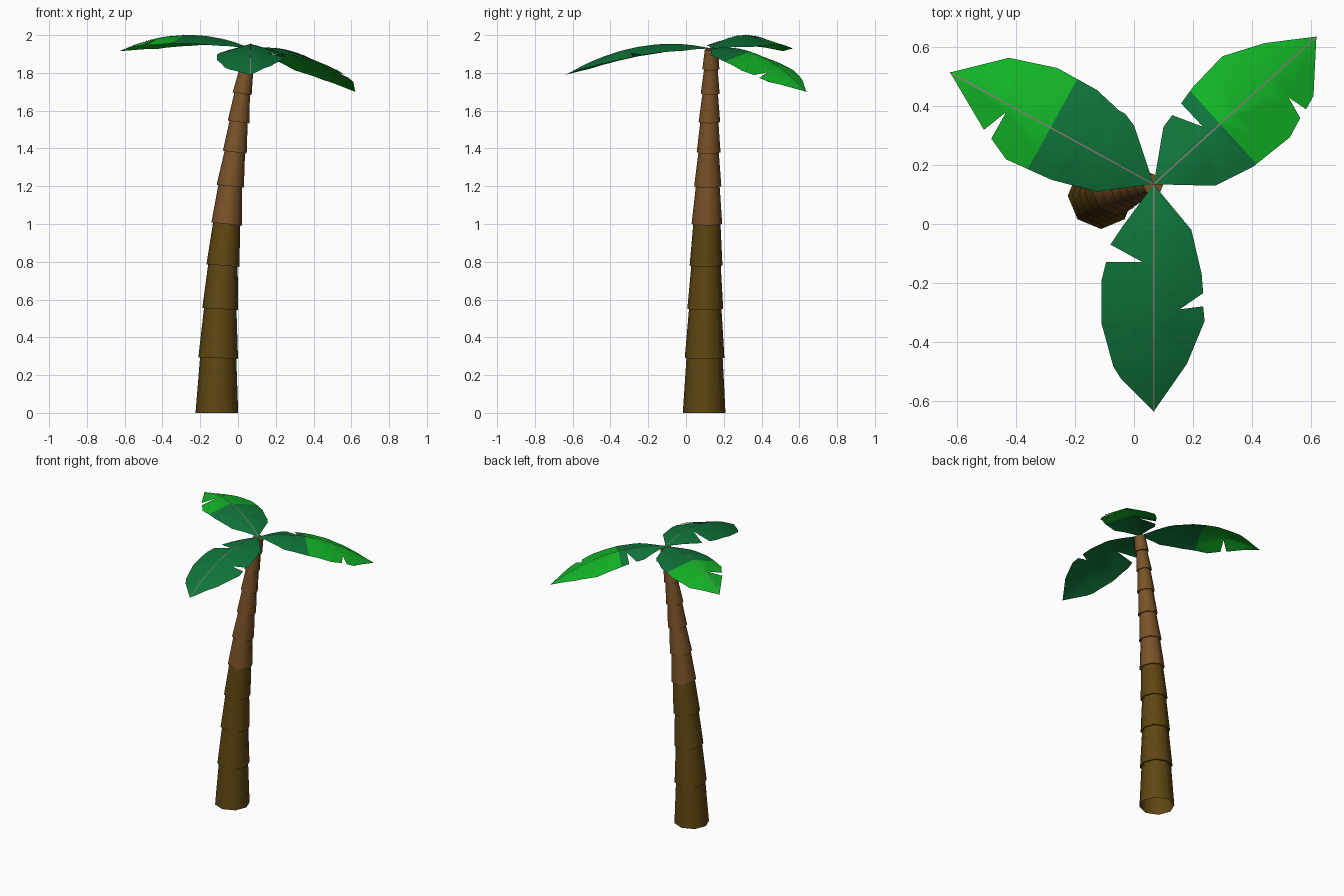
import bpy, bmesh, math
from mathutils import Vector

if "Cube" in bpy.data.objects:
    bpy.data.objects.remove(bpy.data.objects["Cube"])


def material(name, rgb):
    m = bpy.data.materials.new(name)
    m.diffuse_color = (*rgb, 1)
    m.use_nodes = True
    m.node_tree.nodes["Principled BSDF"].inputs["Base Color"].default_value = m.diffuse_color
    return m


dark_bark = material("dark bark", (0.115, 0.062, 0.006))
light_bark = material("light bark", (0.195, 0.085, 0.021))
dark_green = material("dark green", (0.005, 0.18, 0.044))
bright_green = material("bright green", (0.006, 0.46, 0.02))
rib_grey = material("rib grey", (0.25, 0.2, 0.19))


def finish(bm, name, mats):
    me = bpy.data.meshes.new(name)
    bm.to_mesh(me)
    bm.free()
    ob = bpy.data.objects.new(name, me)
    bpy.context.collection.objects.link(ob)
    for m in mats:
        me.materials.append(m)
    bpy.ops.object.select_all(action='DESELECT')
    ob.select_set(True)
    bpy.context.view_layer.objects.active = ob
    bpy.ops.object.shade_smooth_by_angle(angle=math.radians(60))
    return ob


# Trunk: leaning stack of tapered eight-sided segments, each overhanging the one below
# (centre x, height, radius) at the bottom of every segment
STEPS = [(-.112, 0, .113), (-.105, .29, .105), (-.094, .55, .095), (-.08, .78, .087),
         (-.06, 1.0, .081), (-.041, 1.2, .072), (-.017, 1.38, .063), (.003, 1.54, .057),
         (.022, 1.69, .05), (.045, 1.82, .045), (.065, 1.925, .044)]


def trunk_ring(bm, i, radius):
    x, z, _ = STEPS[i]
    y = .096 + .039 * (z / 1.93) ** 1.5
    a, b = STEPS[max(i - 1, 0)], STEPS[min(i + 1, len(STEPS) - 1)]
    tilt = 0 if i == 0 else (b[0] - a[0]) / (b[1] - a[1])
    ring = []
    for k in range(8):
        ang = k * math.pi / 4
        dx, dy = radius * math.cos(ang), radius * math.sin(ang)
        ring.append(bm.verts.new((x + dx, y + dy, z - tilt * dx)))
    return ring


def bridge(bm, low, high, mat):
    for k in range(8):
        n = (k + 1) % 8
        f = bm.faces.new((low[k], low[n], high[n], high[k]))
        f.material_index = mat


bm = bmesh.new()
below = None
for i in range(len(STEPS) - 1):
    mat = 0 if i < 4 else 1
    low = trunk_ring(bm, i, STEPS[i][2])
    high = trunk_ring(bm, i + 1, STEPS[i + 1][2] - .009)
    if below:
        bridge(bm, below, low, mat)      # underside of the overhang
    bridge(bm, low, high, mat)
    below = high
bm.faces.new(below).material_index = 1
finish(bm, "trunk", [dark_bark, light_bark])


# Leaves: torn outline seen from above, cut into strips, arched and folded along the rib
BASE = Vector((.067, .135))
BASE_Z = 1.93


def leaf(name, tip, tip_rise, side_a, side_b, split):
    tip = Vector(tip)
    axis = (tip - BASE).normalized()
    side = Vector((-axis.y, axis.x))
    length = (tip - BASE).length

    def arch(u):
        t = u / length
        return BASE_Z + tip_rise * t + .312 * t * (1 - t)

    def place(u, v, z):
        p = BASE + axis * u + side * v
        return (p.x, p.y, z)

    # flat outline in leaf coordinates (u along the rib, v across)
    bm = bmesh.new()
    outline = [BASE] + [Vector(p) for p in side_a] + [tip] + [Vector(p) for p in reversed(side_b)]
    verts = [bm.verts.new(((p - BASE).dot(axis), (p - BASE).dot(side), 0)) for p in outline]
    bm.faces.new(verts)
    bmesh.ops.triangulate(bm, faces=bm.faces[:])

    def cut(co, no):
        bmesh.ops.bisect_plane(bm, geom=bm.verts[:] + bm.edges[:] + bm.faces[:],
                               dist=1e-5, plane_co=co, plane_no=no)

    cut((0, 0, 0), (0, 1, 0))
    for u in [length * k / 8 for k in range(1, 8)] + ([split] if split else []):
        cut((u, 0, 0), (1, 0, 0))

    # colour by distance along the rib, then bend
    for f in bm.faces:
        f.material_index = int(bool(split) and f.calc_center_median().x > split)
    for v in bm.verts:
        u, w = v.co.x, v.co.y
        v.co = place(u, w, arch(u) - .28 * abs(w))
    bmesh.ops.recalc_face_normals(bm, faces=bm.faces[:])
    if sum(f.normal.z * f.calc_area() for f in bm.faces) < 0:
        bmesh.ops.reverse_faces(bm, faces=bm.faces[:])
    finish(bm, name, [dark_green, bright_green])

    # thin rib line on top
    bm = bmesh.new()
    rows = []
    for k in range(9):
        u = length * k / 8
        rows.append([bm.verts.new(place(u, w, arch(u) + .002)) for w in (-.0025, .0025)])
    for a, b in zip(rows, rows[1:]):
        bm.faces.new((a[0], b[0], b[1], a[1]))
    finish(bm, name + "_rib", [rib_grey])


leaf("front_leaf", (.067, -.637), -.14,
     [(-.04, -.01), (-.08, -.07), (.03, -.13), (-.095, -.13), (-.11, -.19),
      (-.11, -.34), (-.07, -.485), (.04, -.515), (-.045, -.525)],
     [(.195, -.02), (.23, -.17), (.235, -.235), (.155, -.29), (.235, -.28),
      (.24, -.33), (.18, -.475)], None)

leaf("back_left_leaf", (-.625, .515), -.015,
     [(0, .335), (-.03, .375), (-.07, .37), (-.05, .385), (-.125, .455),
      (-.26, .53), (-.425, .565)],
     [(-.125, .11), (-.28, .15), (-.435, .22), (-.485, .29), (-.435, .38), (-.51, .32)], .40)

leaf("back_right_leaf", (.62, .637), -.23,
     [(.1, .33), (.13, .37), (.235, .33), (.16, .41), (.2, .465), (.3, .57), (.445, .615)],
     [(.275, .13), (.405, .195), (.53, .295), (.565, .36), (.525, .43), (.585, .39),
      (.61, .435)], .305)
